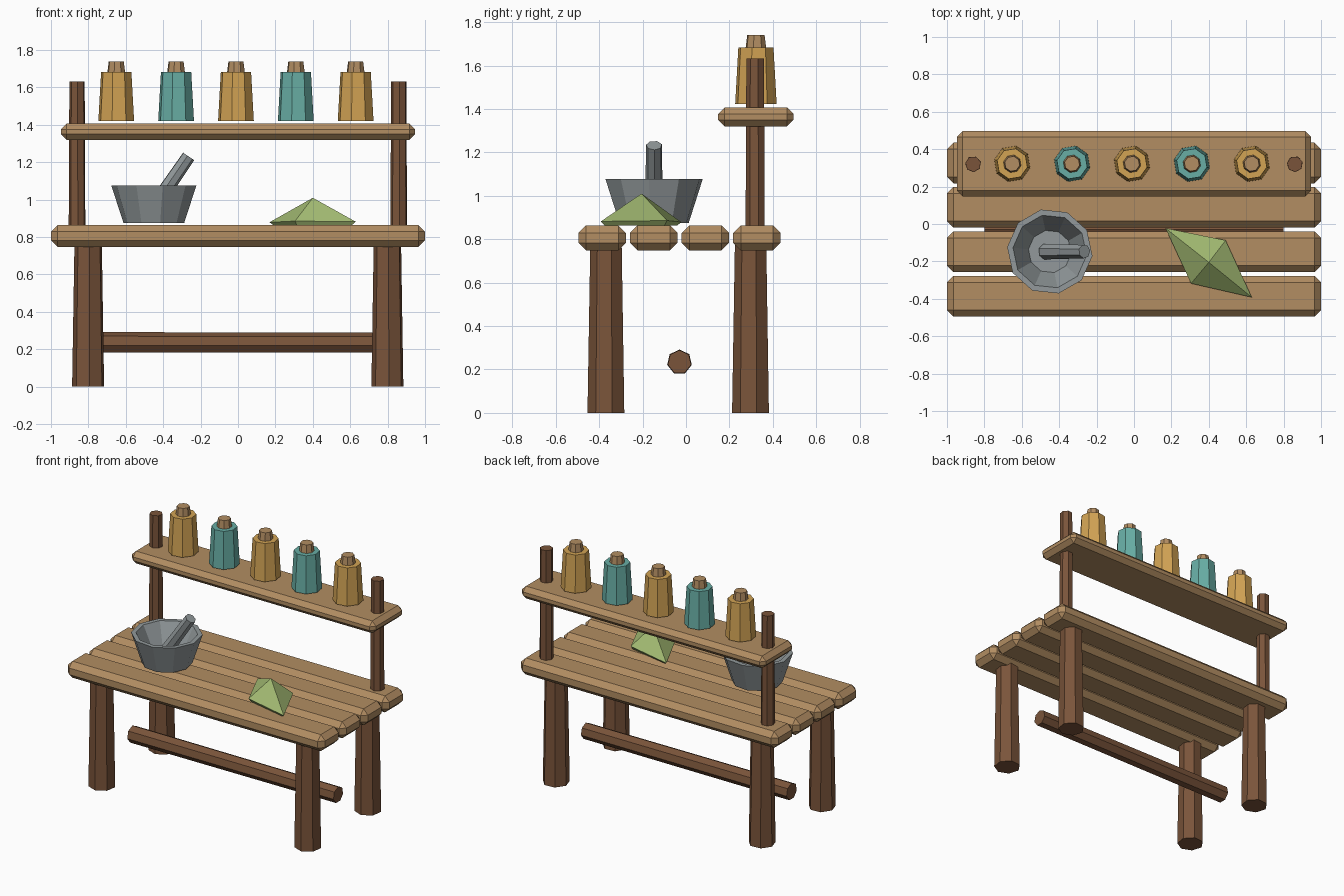
import bpy, bmesh, math
from mathutils import Vector

if "Cube" in bpy.data.objects:
    bpy.data.objects.remove(bpy.data.objects["Cube"])


def material(name, rgb):
    m = bpy.data.materials.new(name)
    lin = [((c / 255 + 0.055) / 1.055) ** 2.4 for c in rgb]
    m.diffuse_color = (*lin, 1)
    m.use_nodes = True
    m.node_tree.nodes["Principled BSDF"].inputs["Base Color"].default_value = m.diffuse_color
    return m


TAN = material("tan_wood", (178, 141, 98))
BROWN = material("brown_wood", (122, 84, 58))
AMBER = material("amber_glaze", (210, 163, 84))
TEAL = material("teal_glaze", (104, 174, 165))
STONE = material("grey_stone", (146, 153, 155))
LEAF = material("leaf_green", (164, 188, 115))


def finish(name, bm, mat):
    bmesh.ops.recalc_face_normals(bm, faces=bm.faces)
    me = bpy.data.meshes.new(name)
    bm.to_mesh(me)
    bm.free()
    me.materials.append(mat)
    ob = bpy.data.objects.new(name, me)
    bpy.context.collection.objects.link(ob)
    return ob


def plank(name, size, centre, bevel):
    """Chamfered board."""
    bm = bmesh.new()
    bmesh.ops.create_cube(bm, size=1)
    for v in bm.verts:
        v.co = Vector(a * b for a, b in zip(v.co, size)) + Vector(centre)
    bmesh.ops.bevel(bm, geom=bm.edges[:], offset=bevel, segments=1, affect='EDGES')
    return finish(name, bm, TAN)


def lathe(name, profile, sides, phase, mat, location=(0, 0, 0)):
    """Closed faceted solid from (radius, height) rings, capped at both ends."""
    bm = bmesh.new()
    rings = []
    for r, z in profile:
        angles = [math.radians(phase) + math.tau * i / sides for i in range(sides)]
        rings.append([bm.verts.new((r * math.cos(a), r * math.sin(a), z)) for a in angles])
    for lo, hi in zip(rings, rings[1:]):
        for i in range(sides):
            j = (i + 1) % sides
            bm.faces.new((lo[i], lo[j], hi[j], hi[i]))
    bm.faces.new(rings[0][::-1])
    bm.faces.new(rings[-1])
    ob = finish(name, bm, mat)
    ob.location = location
    return ob


# Table top boards
for i in range(4):
    plank(f"table_board_{i + 1}", (2, 0.218, 0.116), (0, -0.386 + 0.2375 * i, 0.806), 0.035)

# Upper shelf
plank("upper_shelf", (1.895, 0.348, 0.086), (0, 0.322, 1.363), 0.03)

# Legs and shelf posts
for side, sx in (("left", -1), ("right", 1)):
    for row, y in (("front", -0.366), ("back", 0.3)):
        lathe(f"{row}_{side}_leg", [(0.088, 0), (0.075, 0.78)], 7, 17, BROWN, (sx * 0.8, y, 0))
    lathe(f"{side}_shelf_post", [(0.046, 0.8), (0.042, 1.633)], 7, 17, BROWN, (sx * 0.86, 0.32, 0))

# Stretcher bar, laid along x
bar = lathe("stretcher_bar", [(0.058, -0.8), (0.055, 0.8)], 7, 180, BROWN, (0, -0.03, 0.234))
bar.rotation_euler = (0, math.pi / 2, 0)

# Jars with stoppers
for i in range(5):
    x = -0.651 + 0.32 * i
    lathe(f"jar_{i + 1}", [(0.098, 1.422), (0.083, 1.684)], 8, 32,
          TEAL if i % 2 else AMBER, (x, 0.322, 0))
    lathe(f"stopper_{i + 1}", [(0.05, 1.67), (0.041, 1.74)], 8, 32, TAN, (x, 0.322, 0))

# Mortar bowl, hollow with a rim
lathe("mortar_bowl", [(0.163, 0.875), (0.229, 1.077), (0.198, 1.077), (0.115, 0.92)],
      10, -6, STONE, (-0.45, -0.147, 0))

# Pestle leaning to the right
base, tip = Vector((-0.475, -0.147, 0.925)), Vector((-0.265, -0.147, 1.232))
pestle = lathe("pestle", [(0.043, 0), (0.037, (tip - base).length)], 7, 17, STONE, base)
pestle.rotation_euler = (tip - base).to_track_quat('Z', 'Y').to_euler()

# Folded leaf: four-sided peak over a thin rim
bm = bmesh.new()
peak = Vector((0.4, -0.205, 1.01))
outline = [(0.168, -0.022, 0.879), (0.305, -0.318, 0.886),
           (0.63, -0.392, 0.882), (0.49, -0.087, 0.886)]
rim = [bm.verts.new(p) for p in outline]
under = [bm.verts.new((peak.x + (x - peak.x) * 0.9, peak.y + (y - peak.y) * 0.9, 0.863))
         for x, y, z in outline]
top = bm.verts.new(peak)
for i in range(4):
    j = (i + 1) % 4
    bm.faces.new((rim[i], rim[j], top))
    bm.faces.new((under[i], under[j], rim[j], rim[i]))
bm.faces.new(under[::-1])
finish("folded_leaf", bm, LEAF)
